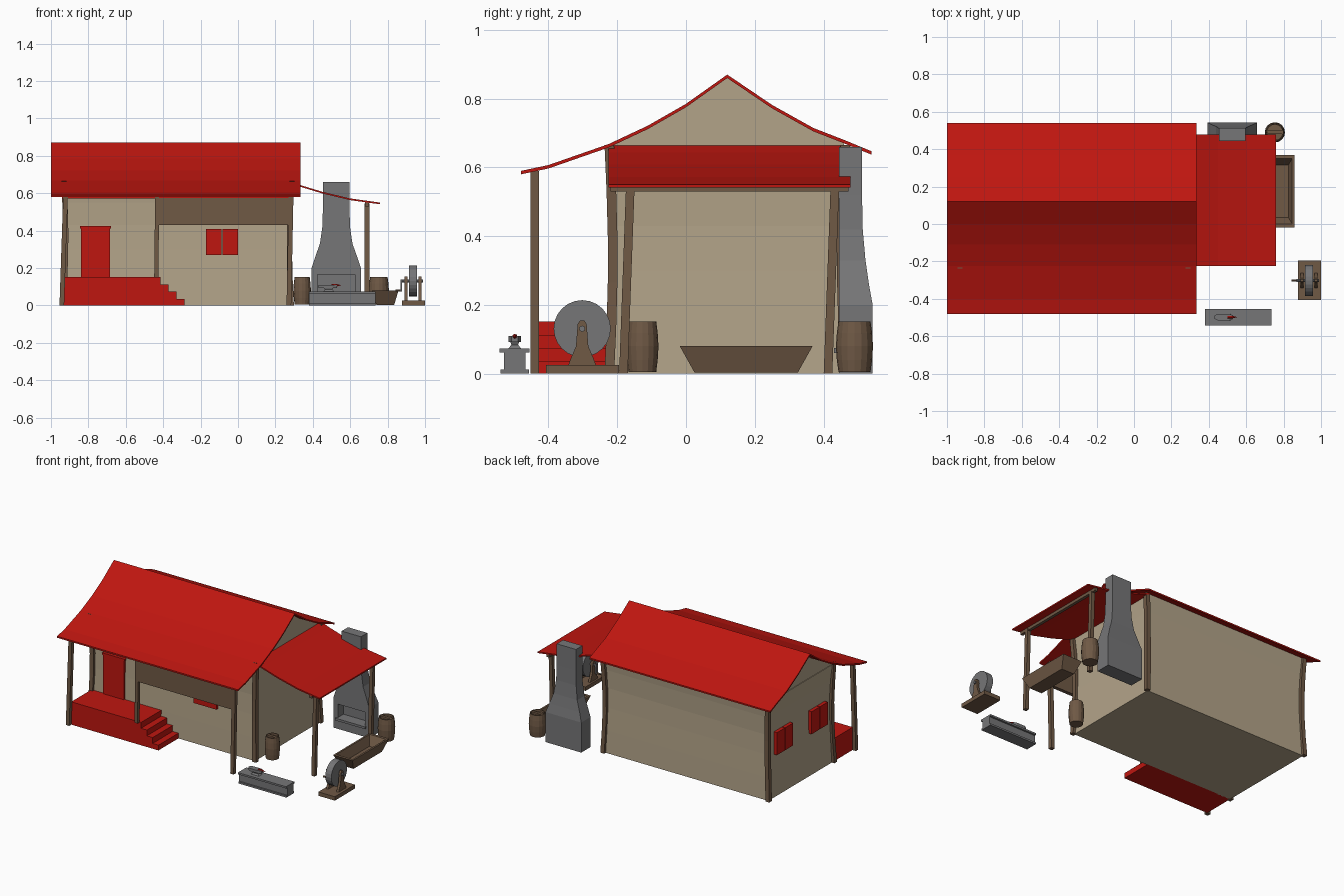
import bpy, bmesh, math
from mathutils import Matrix, Vector


def mat(name, rgb):
    m = bpy.data.materials.new(name)
    m.diffuse_color = (*rgb, 1)
    return m


RED = mat("red", (0.52, 0.008, 0.005))
TAN = mat("plaster", (0.45, 0.37, 0.25))
WOOD = mat("wood", (0.16, 0.10, 0.06))
STONE = mat("stone", (0.18, 0.18, 0.185))


def finish(name, bm, m):
    bmesh.ops.recalc_face_normals(bm, faces=bm.faces)
    me = bpy.data.meshes.new(name)
    bm.to_mesh(me)
    bm.free()
    me.materials.append(m)
    ob = bpy.data.objects.new(name, me)
    bpy.context.collection.objects.link(ob)
    return ob


def loft(name, rings, m):
    """Skin a stack of equal-length rings and cap both ends."""
    bm = bmesh.new()
    vs = [[bm.verts.new(p) for p in r] for r in rings]
    n = len(vs[0])
    for a, b in zip(vs, vs[1:]):
        for i in range(n):
            j = (i + 1) % n
            bm.faces.new((a[i], a[j], b[j], b[i]))
    bm.faces.new(vs[0])
    bm.faces.new(vs[-1])
    return finish(name, bm, m)


def rect(x0, x1, y0, y1, z):
    return [(x0, y0, z), (x1, y0, z), (x1, y1, z), (x0, y1, z)]


def box(name, x0, x1, y0, y1, z0, z1, m):
    return loft(name, [rect(x0, x1, y0, y1, z0), rect(x0, x1, y0, y1, z1)], m)


def prism_x(name, prof, x0, x1, m):
    return loft(name, [[(x, y, z) for y, z in prof] for x in (x0, x1)], m)


def prism_y(name, prof, y0, y1, m):
    return loft(name, [[(x, y, z) for x, z in prof] for y in (y0, y1)], m)


def slab(prof, t):
    """Close an open profile line into a strip of thickness t."""
    return prof + [(a, z - t) for a, z in reversed(prof)]


def post(name, x, y, z0, z1, lean=(0, 0), bow=(0, 0), w=0.028):
    """Slightly crooked square post."""
    rings = []
    for i in range(6):
        t = i / 5
        b = math.sin(math.pi * t)
        cx, cy = x + lean[0] * t + bow[0] * b, y + lean[1] * t + bow[1] * b
        h = w / 2
        rings.append(rect(cx - h, cx + h, cy - h, cy + h, z0 + (z1 - z0) * t))
    return loft(name, rings, WOOD)


def lathe(name, c, prof, m, n=16, axis='Z'):
    """Turned part from (radius, height) pairs."""
    rot = Matrix.Rotation(math.pi / 2, 3, 'Y') if axis == 'X' else Matrix.Identity(3)
    rings = [[Vector(c) + rot @ Vector((r * math.cos(a), r * math.sin(a), h))
              for a in (2 * math.pi * i / n for i in range(n))] for r, h in prof]
    return loft(name, rings, m)


# house walls with a slight inward bow
X0, X1, Y0, Y1 = -0.93, 0.28, -0.22, 0.46
loft("house_walls", [rect(X0 + d, X1 - d, Y0 + d, Y1 - d, z) for z, d in
     ((0, 0), (0.15, 0.004), (0.3, 0.009), (0.43, 0.011), (0.55, 0.006), (0.655, -0.004))], TAN)
roof = [(-0.48, 0.59), (-0.4, 0.607), (-0.225, 0.668), (-0.11, 0.722), (0, 0.785),
        (0.12, 0.87), (0.25, 0.782), (0.37, 0.715), (0.46, 0.68), (0.54, 0.647)]
prism_x("gable_walls", [(Y0, 0.65)] + [(y, z - 0.006) for y, z in roof[2:9]] + [(Y1, 0.65)],
        X0, X1, TAN)
prism_x("main_roof", slab(roof, 0.01), -1, 0.335, RED)

# crooked corner posts
for x, sx in ((X0, -1), (X1, 1)):
    for y, sy, n in ((Y0, -1, "front"), (Y1, 1, "back")):
        post(n + "_corner_post", x + sx * 0.005, y + sy * 0.003, 0, 0.665,
             lean=(0.004, 0), bow=(-sx * 0.012, -sy * 0.01))

# porch: posts, beam, hanging board, deck and side steps
post("porch_post_left", -0.942, -0.44, 0, 0.59, (0.02, 0), w=0.025)
post("porch_post_middle", -0.437, -0.44, 0.15, 0.59, (0.005, 0), w=0.022)
post("porch_post_right", 0.272, -0.44, 0, 0.59, (0.012, 0), w=0.025)
box("porch_beam", -0.94, 0.29, -0.45, -0.43, 0.572, 0.59, RED)
box("hanging_board", -0.44, 0.285, -0.452, -0.428, 0.43, 0.575, WOOD)
steps = [(-0.93, 0), (-0.93, 0.152)]
for i in range(4):
    x = -0.415 + i * 0.043
    steps += [(x, 0.152 - i * 0.039), (x, 0.152 - (i + 1) * 0.039 if i < 3 else 0)]
prism_y("porch_deck_and_steps", steps, -0.43, -0.215, RED)

# door and shuttered windows
box("door", -0.84, -0.685, -0.224, -0.2, 0.152, 0.415, RED)
box("door_lintel", -0.845, -0.68, -0.227, -0.2, 0.412, 0.425, RED)
for s in (0, 1):
    x = -0.17 + 0.086 * s
    box("front_shutter", x, x + 0.083, -0.226, -0.2, 0.27, 0.41, RED)
    for y in (-0.15, 0.215):
        y += 0.088 * s
        box("side_shutter", -0.942, -0.9, y, y + 0.083, 0.28, 0.43, RED)

# lean-to roof on two posts
lean = [(0.28, 0.664), (0.335, 0.643), (0.45, 0.608), (0.6, 0.572), (0.76, 0.55)]
prism_y("lean_to_roof", slab(lean, 0.009), -0.225, 0.478, RED)
box("lean_to_beam", 0.68, 0.7, -0.22, 0.472, 0.53, 0.552, WOOD)
post("lean_to_post_front", 0.69, -0.182, 0, 0.545, (0, 0.02), w=0.025)
post("lean_to_post_back", 0.69, 0.413, 0, 0.545, (0, 0.02), w=0.025)

# forge chimney: flared stack with a carved fire opening
chim = loft("forge_chimney", [rect(0.525 - h, 0.525 + h, 0.445, y, z) for z, h, y in
            ((0, 0.132, 0.543), (0.2, 0.132, 0.543), (0.26, 0.112, 0.532), (0.33, 0.087, 0.522),
             (0.42, 0.074, 0.514), (0.52, 0.071, 0.512), (0.66, 0.071, 0.512))], STONE)
cut = box("opening_cutter", 0.425, 0.625, 0.4, 0.505, 0.075, 0.165, STONE)
cut.hide_render = True
cut.hide_viewport = True
b = chim.modifiers.new("opening", 'BOOLEAN')
b.operation, b.object, b.solver = 'DIFFERENCE', cut, 'EXACT'
box("forge_sill", 0.415, 0.635, 0.43, 0.46, 0.06, 0.075, STONE)

# barrels with recessed tops and half lids
for x, y, r in ((0.343, -0.127, 0.047), (0.753, 0.49, 0.054)):
    lathe("barrel", (x, y, 0), [(r * 0.86, 0.005), (r * 0.95, 0.04), (r, 0.08), (r * 0.95, 0.118),
          (r * 0.86, 0.152), (r * 0.76, 0.152), (r * 0.76, 0.138)], WOOD)
    box("barrel_lid_bar", x - r * 0.75, x + r * 0.75, y - 0.009, y + 0.009, 0.138, 0.15, WOOD)

# open water trough with sloped ends
loft("trough", [rect(0.74, 0.835, 0.025, 0.325, 0.003), rect(0.715, 0.858, -0.018, 0.368, 0.08),
                rect(0.727, 0.846, 0.0, 0.35, 0.08), rect(0.75, 0.825, 0.035, 0.315, 0.02)], WOOD)

# stone bench with I-shaped section, and small anvil on top
prism_x("stone_bench", [(-0.54, 0), (-0.54, 0.012), (-0.53, 0.012), (-0.53, 0.062), (-0.543, 0.062),
        (-0.543, 0.074), (-0.455, 0.074), (-0.455, 0.062), (-0.467, 0.062), (-0.467, 0.012),
        (-0.457, 0.012), (-0.457, 0)], 0.38, 0.735, STONE)
loft("anvil_foot", [rect(0.485 - a, 0.485 + a, -0.498 - w, -0.498 + w, z) for a, w, z in
     ((0.03, 0.018, 0.074), (0.02, 0.01, 0.084), (0.025, 0.013, 0.094))], STONE)
loft("anvil_body", [[(x, -0.498 + s * w, z) for s, z in ((-1, 0.092), (1, 0.092), (1, 0.11), (-1, 0.11))]
     for x, w in ((0.43, 0.008), (0.45, 0.018), (0.505, 0.018), (0.53, 0.01))], STONE)
lathe("hot_metal", (0, -0.498, 0.108), [(0.007, 0.5), (0.008, 0.52), (0.001, 0.55)], RED, 8, 'X')

# grindstone: wheel, axle, crank and wooden stand
lathe("grindstone", (0, -0.302, 0.131), [(0.083, 0.914), (0.083, 0.958)], STONE, 24, 'X')
lathe("axle", (0, -0.302, 0.131), [(0.009, 0.87), (0.009, 0.99)], STONE, 8, 'X')
box("crank_arm", 0.868, 0.876, -0.31, -0.294, 0.075, 0.138, STONE)
lathe("crank_handle", (0, -0.302, 0.08), [(0.006, 0.842), (0.006, 0.87)], WOOD, 8, 'X')
box("stand_base", 0.878, 1.0, -0.407, -0.195, 0, 0.026, WOOD)
for x in (0.89, 0.966):
    prism_x("stand_upright", [(-0.342, 0.026), (-0.335, 0.045), (-0.32, 0.08), (-0.315, 0.145),
            (-0.308, 0.155), (-0.296, 0.155), (-0.289, 0.145), (-0.284, 0.08),
            (-0.269, 0.045), (-0.262, 0.026)], x, x + 0.016, WOOD)
